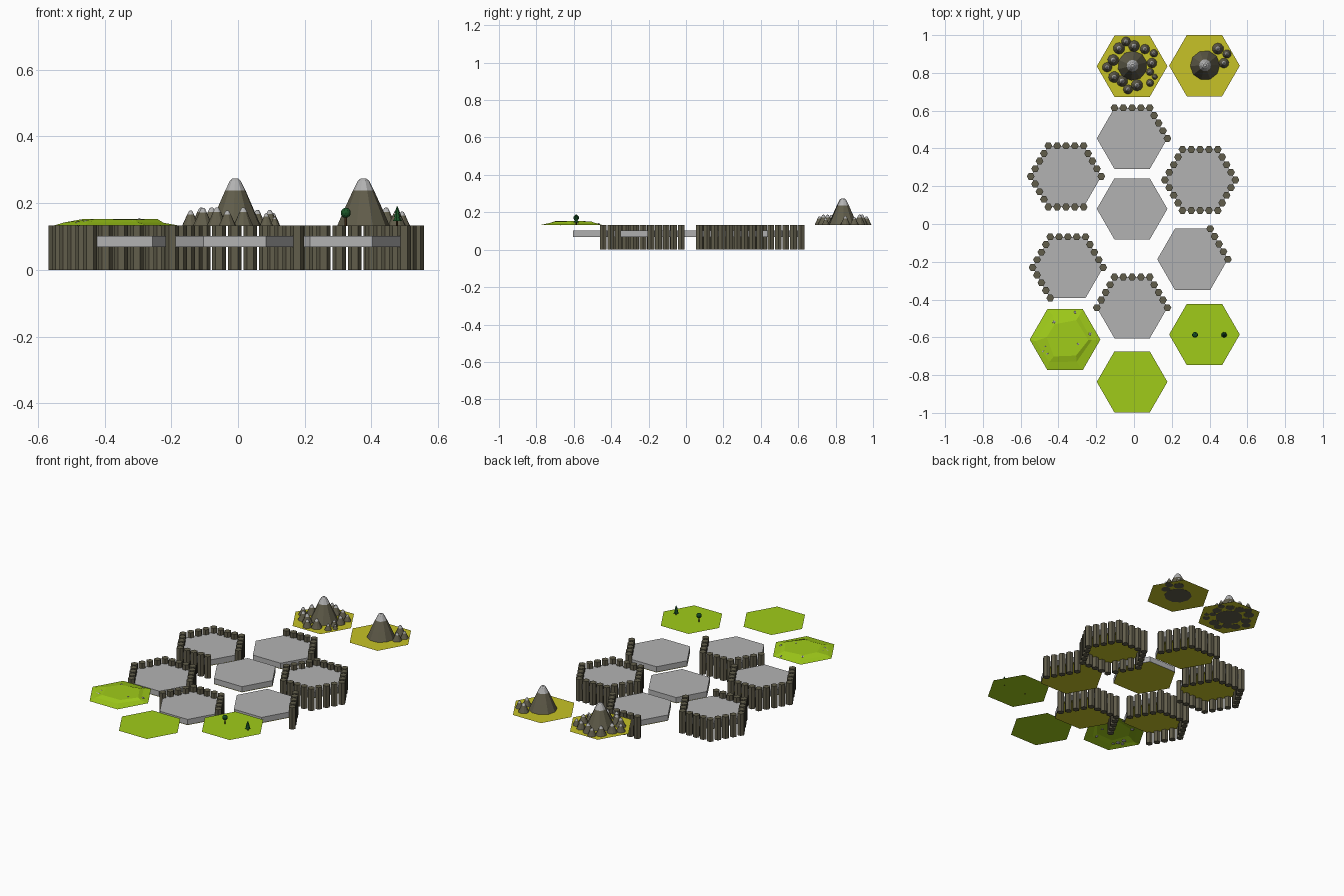
import bpy, bmesh, random
from math import cos, sin, pi
from mathutils import Matrix, Vector

if "Cube" in bpy.data.objects:
    bpy.data.objects.remove(bpy.data.objects["Cube"])

random.seed(4)
R = 0.187            # tile corner radius
TOP = 0.133          # level of landscape tiles and column tops


def material(name, rgb):
    m = bpy.data.materials.new(name)
    m.diffuse_color = (*rgb, 1)
    m.use_nodes = True
    m.node_tree.nodes["Principled BSDF"].inputs["Base Color"].default_value = m.diffuse_color
    return m


YELLOW = material("yellow", (0.57, 0.54, 0.02))
GREEN = material("green", (0.35, 0.60, 0.01))
ROCK = material("dark_rock", (0.12, 0.11, 0.07))
SNOW = material("snow", (0.45, 0.45, 0.45))
SLAB = material("slab_grey", (0.45, 0.45, 0.45))
LEAF = material("leaf", (0.01, 0.09, 0.02))
BARK = material("bark", (0.06, 0.03, 0.01))


def finish(bm, name, *mats):
    bmesh.ops.recalc_face_normals(bm, faces=bm.faces)
    me = bpy.data.meshes.new(name)
    bm.to_mesh(me)
    bm.free()
    for m in mats:
        me.materials.append(m)
    ob = bpy.data.objects.new(name, me)
    bpy.context.collection.objects.link(ob)
    return ob


def ring(bm, x, y, z, r, n, turn=0.0):
    return [bm.verts.new((x + r * cos(2 * pi * i / n + turn),
                          y + r * sin(2 * pi * i / n + turn), z)) for i in range(n)]


def bridge(bm, a, b, mat=0):
    for i in range(len(a)):
        j = (i + 1) % len(a)
        bm.faces.new((a[i], a[j], b[j], b[i])).material_index = mat


def prism(bm, x, y, z0, z1, r, n=6, r1=None, mat=0):
    a, b = ring(bm, x, y, z0, r, n), ring(bm, x, y, z1, r if r1 is None else r1, n)
    bridge(bm, a, b, mat)
    bm.faces.new(a[::-1]).material_index = mat
    bm.faces.new(b).material_index = mat


def flat_tile(name, x, y, z, mat):
    bm = bmesh.new()
    bm.faces.new(ring(bm, x, y, z, R, 6))
    finish(bm, name, mat)


def stone_tile(name, x, y, edges):
    # edge k runs from corner k to k+1, corner 0 pointing to +x
    flat_tile(name + "_underside", x, y, 0.067, YELLOW)
    bm = bmesh.new()
    prism(bm, x, y, 0.069, 0.102, R)
    finish(bm, name + "_slab", SLAB)
    spots = set()
    for k in edges:
        a = Vector((cos(k * pi / 3), sin(k * pi / 3))) * R
        b = Vector((cos((k + 1) * pi / 3), sin((k + 1) * pi / 3))) * R
        for i in range(5):
            p = a.lerp(b, i / 4)
            spots.add((round(p.x, 4) + 0.0, round(p.y, 4) + 0.0))
    if spots:
        bm = bmesh.new()
        for px, py in sorted(spots):
            prism(bm, x + px, y + py, 0, TOP, 0.0207)
        finish(bm, name + "_columns", ROCK)


def mountain(bm, x, y, r):
    # faceted peak: (radius, height) profile, snow above the third ring
    h, n, turn = r * 1.78, 10, random.uniform(0, 1)
    rings = [ring(bm, x, y, TOP - 0.001 + h * pz, r * pr * random.uniform(0.98, 1.02), n, turn)
             for pr, pz in ((1, 0), (0.70, 0.36), (0.40, 0.74), (0.21, 0.95), (0.1, 1.0))]
    bm.faces.new(rings[0][::-1])
    for i in range(4):
        bridge(bm, rings[i], rings[i + 1], int(i >= 2))
    bm.faces.new(rings[-1]).material_index = 1


# Stone tiles with column walls
stone_tile("north_stone", -0.01, 0.453, (0, 1))
stone_tile("northwest_stone", -0.36, 0.252, (0, 1, 2, 3, 4))
stone_tile("northeast_stone", 0.35, 0.233, range(6))
stone_tile("centre_stone", -0.01, 0.08, ())
stone_tile("southeast_stone", 0.31, -0.187, (0,))
stone_tile("southwest_stone", -0.35, -0.23, (0, 1, 2, 3))
stone_tile("south_stone", -0.01, -0.443, (0, 1, 2))

# Mountain tiles
flat_tile("mountain_range_tile", -0.01, 0.835, TOP, YELLOW)
flat_tile("lone_mountain_tile", 0.373, 0.838, TOP, YELLOW)

bm = bmesh.new()
mountain(bm, -0.008, 0.838, 0.08)
for dx, dy, r in ((-.079, .93, .031), (-.042, .966, .026), (0, .942, .031), (.058, .926, .027),
                  (.105, .904, .022), (.095, .852, .027), (.085, .805, .021), (.11, .779, .015),
                  (.085, .747, .021), (.016, .735, .031), (-.032, .713, .026), (-.063, .757, .031),
                  (-.105, .778, .03), (-.142, .83, .026), (-.11, .868, .031)):
    mountain(bm, dx, dy, r)
finish(bm, "mountain_range", ROCK, SNOW)

bm = bmesh.new()
for dx, dy, r in ((.376, .84, .08), (.444, .928, .031), (.492, .9, .024), (.476, .852, .027)):
    mountain(bm, dx, dy, r)
finish(bm, "lone_mountain", ROCK, SNOW)

# Plain grass tiles
flat_tile("grass_tile", -0.01, -0.836, TOP, GREEN)
flat_tile("tree_tile", 0.373, -0.585, TOP, GREEN)

# Low hill: open faceted sheet
hx, hy = -0.365, -0.612
bm = bmesh.new()
levels = [ring(bm, hx, hy, TOP, R, 6), ring(bm, hx, hy, TOP + 0.010, R * 0.8, 6),
          ring(bm, hx, hy, TOP + 0.018, R * 0.58, 6)]
for lv in levels[1:]:
    for v in lv:
        v.co += Vector((random.uniform(-.015, .015), random.uniform(-.015, .015), random.uniform(-.002, .002)))
bridge(bm, levels[0], levels[1])
bridge(bm, levels[1], levels[2])
bm.faces.new(levels[2])
finish(bm, "grass_hill", GREEN)

# Loose stones on the hill
bm = bmesh.new()
for x, y, z, r in ((-.423, -.52, .144, .011), (-.312, -.468, .137, .008), (-.233, -.582, .138, .010),
                   (-.296, -.635, .15, .007), (-.468, -.648, .142, .012), (-.478, -.672, .138, .011),
                   (-.455, -.685, .141, .012), (-.44, -.708, .139, .009), (-.317, -.71, .142, .009)):
    mat = Matrix.Translation((x, y, z)) @ Matrix.Rotation(random.uniform(0, 3), 4, 'Z') @ Matrix.Diagonal((1.1, 0.9, 0.7, 1))
    bmesh.ops.create_icosphere(bm, subdivisions=1, radius=r, matrix=mat)
finish(bm, "hill_stones", SNOW)

# Round tree
bm = bmesh.new()
prism(bm, 0.323, -0.587, TOP - 0.002, 0.165, 0.004, 6, 0.003, 1)
bmesh.ops.create_icosphere(bm, subdivisions=2, radius=0.0155,
                           matrix=Matrix.Translation((0.323, -0.587, 0.171)))
finish(bm, "round_tree", LEAF, BARK)

# Pine tree
bm = bmesh.new()
prism(bm, 0.477, -0.587, TOP - 0.002, 0.15, 0.003, 6, None, 1)
for z0, z1, r in ((.146, .168, .015), (.158, .179, .012), (.17, .191, .009)):
    prism(bm, 0.477, -0.587, z0, z1, r, 7, 0.001)
finish(bm, "pine_tree", LEAF, BARK)
